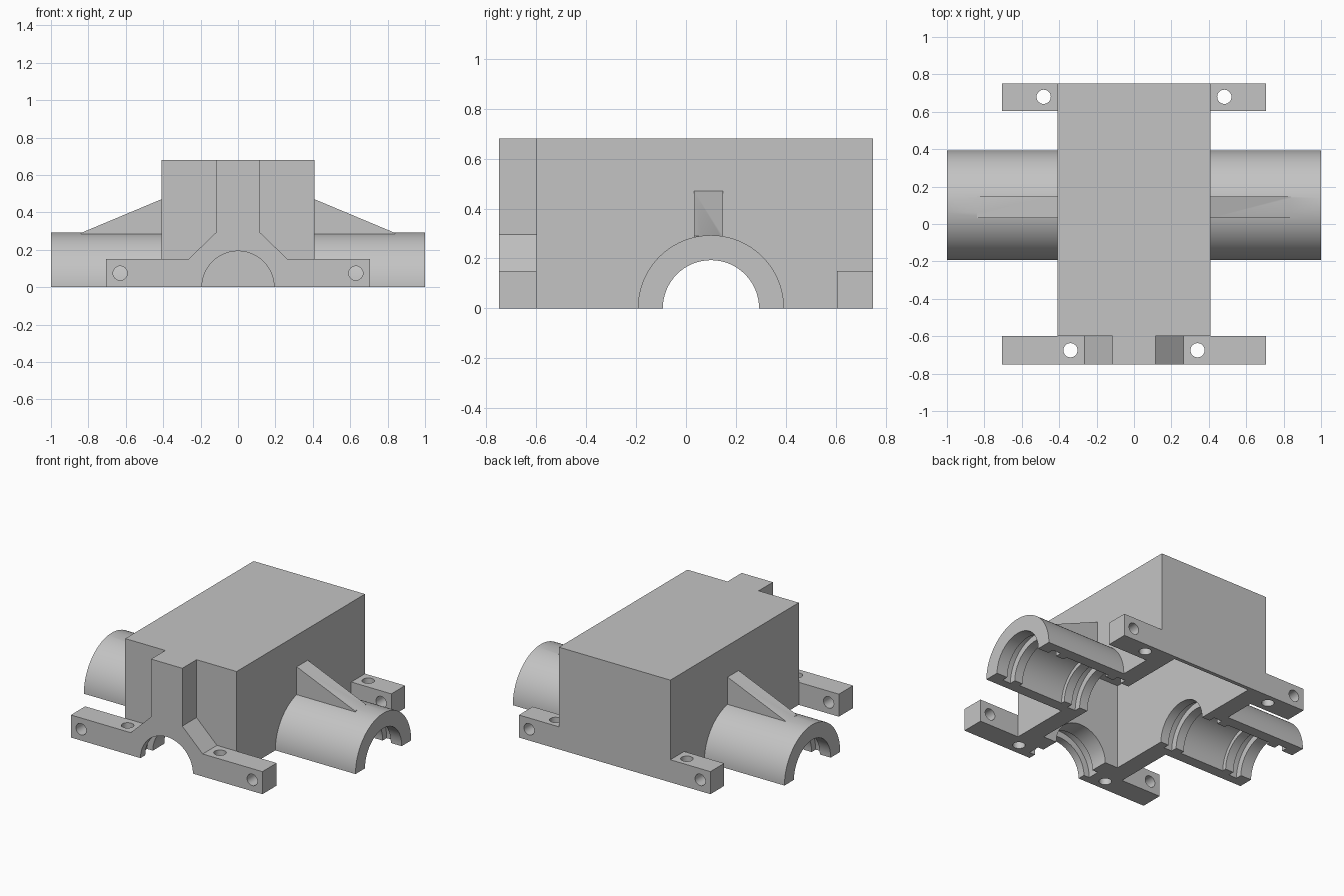
import bpy
import bmesh
import math
from mathutils import Vector, Matrix

old = bpy.data.objects.get("Cube")
if old:
    bpy.data.objects.remove(old, do_unlink=True)

grey = bpy.data.materials.new("plain_grey")
grey.use_nodes = True
colour = (0.55, 0.55, 0.55, 1)
grey.diffuse_color = colour
grey.node_tree.nodes["Principled BSDF"].inputs["Base Color"].default_value = colour

X, Y, Z = Vector((1, 0, 0)), Vector((0, 1, 0)), Vector((0, 0, 1))
SHAFT_Y = 0.10


def make(name, bm):
    bmesh.ops.recalc_face_normals(bm, faces=bm.faces)
    mesh = bpy.data.meshes.new(name)
    bm.to_mesh(mesh)
    bm.free()
    mesh.materials.append(grey)
    ob = bpy.data.objects.new(name, mesh)
    bpy.context.collection.objects.link(ob)
    return ob


def prism(name, points, lo, hi, axis):
    """Extrude a profile; (x, z) along Y or (y, z) along X."""
    bm = bmesh.new()
    place = (lambda a, b: (a, lo, b)) if axis == Y else (lambda a, b: (lo, a, b))
    face = bm.faces.new([bm.verts.new(place(a, b)) for a, b in points])
    new = bmesh.ops.extrude_face_region(bm, geom=[face])["geom"]
    bmesh.ops.translate(bm, vec=axis * (hi - lo),
                        verts=[v for v in new if isinstance(v, bmesh.types.BMVert)])
    return make(name, bm)


def box(name, x0, x1, y0, y1, z0, z1):
    return prism(name, [(x0, z0), (x1, z0), (x1, z1), (x0, z1)], y0, y1, Y)


def rod(name, radius, start, end, segments=64):
    a, b = Vector(start), Vector(end)
    turn = Z.rotation_difference(b - a).to_matrix().to_4x4()
    bm = bmesh.new()
    bmesh.ops.create_cone(bm, cap_ends=True, segments=segments, radius1=radius,
                          radius2=radius, depth=(b - a).length,
                          matrix=Matrix.Translation((a + b) / 2) @ turn)
    return make(name, bm)


def combine(target, other, operation):
    mod = target.modifiers.new("combine", 'BOOLEAN')
    mod.operation = operation
    mod.solver = 'EXACT'
    mod.object = other
    bpy.context.view_layer.update()
    graph = bpy.context.evaluated_depsgraph_get()
    mesh = bpy.data.meshes.new_from_object(target.evaluated_get(graph))
    target.modifiers.clear()
    target.data = mesh
    bpy.data.objects.remove(other, do_unlink=True)


# Main box
housing = box("bearing_housing", -0.41, 0.41, -0.6, 0.75, 0, 0.68)

# Front plate with flared feet, and rear mounting bar
half = [(0.705, 0), (0.705, 0.15), (0.265, 0.15), (0.115, 0.295), (0.115, 0.68)]
outline = half + [(-x, z) for x, z in reversed(half)]
solids = [prism("front_plate", outline, -0.75, -0.6, Y),
          box("rear_bar", -0.705, 0.705, 0.605, 0.75, 0, 0.15)]

# Half-round shaft sleeve
arc = [(SHAFT_Y + 0.293 * math.cos(math.pi * i / 48),
        0.293 * math.sin(math.pi * i / 48)) for i in range(49)]
solids.append(prism("shaft_sleeve", arc, -1, 1, X))

# Sloping ribs on the sleeve
for s in (-1, 1):
    rib = [(s * 0.35, 0.26), (s * 0.35, 0.495), (s * 0.41, 0.47),
           (s * 0.84, 0.29), (s * 0.84, 0.26)]
    solids.append(prism("rib", rib, 0.032, 0.148, Y))
for part in solids:
    combine(housing, part, 'UNION')

# Inner cavity and shaft bores
cutters = [box("cavity", -0.29, 0.29, -0.5, 0.725, -0.1, 0.57),
           rod("shaft_bore", 0.193, (-1.1, SHAFT_Y, 0), (1.1, SHAFT_Y, 0)),
           rod("front_bore", 0.193, (0, -0.9, 0), (0, -0.4, 0)),
           rod("front_groove", 0.235, (0, -0.70, 0), (0, -0.62, 0))]

# Seal grooves and bearing seats in each sleeve
for s in (-1, 1):
    for radius, a, b in ((0.235, 0.35, 0.41), (0.22, 0.47, 0.80), (0.235, 0.86, 0.92)):
        cutters.append(rod("seat", radius, (s * a, SHAFT_Y, 0), (s * b, SHAFT_Y, 0)))

# Bolt holes, upright and lengthwise
for s in (-1, 1):
    for x, y in ((0.34, -0.675), (0.483, 0.68)):
        cutters.append(rod("bolt_hole", 0.038, (s * x, y, -0.1), (s * x, y, 0.22), 32))
    for y in (-0.675, 0.68):
        cutters.append(rod("bolt_hole", 0.038, (s * 0.63, y - 0.12, 0.075),
                           (s * 0.63, y + 0.12, 0.075), 32))
for cutter in cutters:
    combine(housing, cutter, 'DIFFERENCE')

# Smooth the round surfaces, keep edges sharp
bpy.ops.object.select_all(action='DESELECT')
housing.select_set(True)
bpy.context.view_layer.objects.active = housing
bpy.ops.object.shade_smooth_by_angle(angle=math.radians(25))
